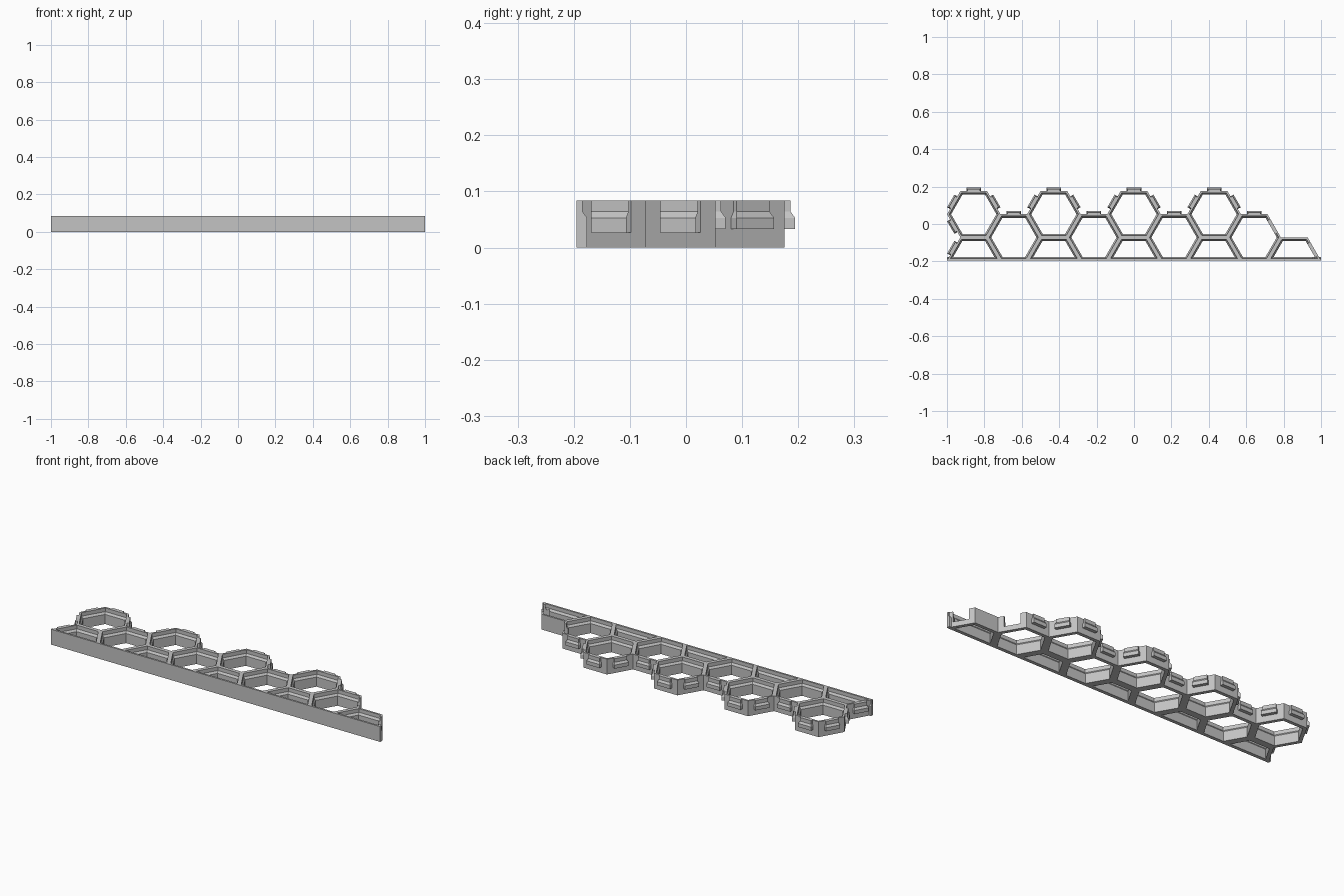
import bpy, bmesh, math
from mathutils import Vector, Matrix

cube = bpy.data.objects.get("Cube")
if cube:
    bpy.data.objects.remove(cube, do_unlink=True)

# Main sizes
PITCH = 0.2473                    # flat-to-flat size of a cell
R = PITCH / math.sqrt(3)          # corner radius
DX = 1.5 * R                      # column spacing
H = 0.084                         # height
THICK, THIN = 0.0189, 0.0105      # wall thickness below and above the ledge
Z_LOW, Z_HIGH = 0.053, 0.064      # sloped ledge between them
FRONT = -0.195

grey = bpy.data.materials.new("plain_grey")
grey.use_nodes = True
colour = (0.55, 0.55, 0.55, 1)
grey.diffuse_color = colour
grey.node_tree.nodes["Principled BSDF"].inputs["Base Color"].default_value = colour


def add_object(name, bm):
    bmesh.ops.recalc_face_normals(bm, faces=bm.faces)
    mesh = bpy.data.meshes.new(name)
    bm.to_mesh(mesh)
    bm.free()
    mesh.materials.append(grey)
    obj = bpy.data.objects.new(name, mesh)
    bpy.context.collection.objects.link(obj)
    return obj


def inset(points, d):
    """Move every edge of a counter-clockwise convex outline inwards by d."""
    result = []
    for i, p in enumerate(points):
        a = (p - points[i - 1]).normalized()
        b = (points[(i + 1) % len(points)] - p).normalized()
        na, nb = Vector((-a.y, a.x)), Vector((-b.y, b.x))
        result.append(p + (na + nb) * d / (1 + na.dot(nb)))
    return result


def outline(centre, half):
    corners = [Vector((math.cos(k * math.pi / 3), math.sin(k * math.pi / 3))) * R + centre
               for k in range(4 if half else 6)]
    return corners


# Cell layout: back row, middle row, and half cells along the front
back = [Vector((k * 2 * DX, FRONT + PITCH)) for k in (-2, -1, 0, 1)]
middle = [Vector((k * DX, FRONT + PITCH / 2)) for k in (-3, -1, 1, 3)]
front = [Vector((k * 2 * DX, FRONT)) for k in (-2, -1, 0, 1, 2)]
cells = [(c, False) for c in back + middle] + [(c, True) for c in front]


def shared(mid, owner):
    """Is the wall with this midpoint also a wall of another cell?"""
    for c, half in cells:
        if c is owner:
            continue
        pts = outline(c, half)
        if any(((p + pts[i - 1]) / 2 - mid).length < 0.01 for i, p in enumerate(pts)):
            return True
    return False


# Honeycomb body: stepped walls around every cell
bm = bmesh.new()
for c, half in cells:
    outer = outline(c, half)
    rings = [(outer, 0), (outer, H), (inset(outer, THIN), H), (inset(outer, THIN), Z_HIGH),
             (inset(outer, THICK), Z_LOW), (inset(outer, THICK), 0)]
    loops = [[bm.verts.new((p.x, p.y, z)) for p in pts] for pts, z in rings]
    n = len(outer)
    for j, lower in enumerate(loops):
        upper = loops[(j + 1) % len(loops)]
        for i in range(n):
            k = (i + 1) % n
            if j == 0 and shared((outer[i] + outer[k]) / 2, c):
                continue
            bm.faces.new((lower[i], lower[k], upper[k], upper[i]))
bmesh.ops.remove_doubles(bm, verts=bm.verts, dist=0.0005)
body = add_object("honeycomb_body", bm)


def wall_frame(centre, degrees):
    """Local x runs along the wall, local y points outwards."""
    a = math.radians(degrees)
    pos = centre + Vector((math.cos(a), math.sin(a))) * PITCH / 2
    return Matrix.Translation((pos.x, pos.y, 0)) @ Matrix.Rotation(a - math.pi / 2, 4, 'Z')


# Open slots in the right-hand end walls
for centre in (front[-1], middle[-1]):
    bm = bmesh.new()
    bmesh.ops.create_cube(bm, size=1)
    bmesh.ops.scale(bm, vec=(0.082, 0.04, 0.1), verts=bm.verts)
    bmesh.ops.translate(bm, vec=(0, -0.01, 0.077), verts=bm.verts)
    bmesh.ops.transform(bm, matrix=wall_frame(centre, 30), verts=bm.verts)
    cutter = add_object("slot_cutter", bm)
    cutter.hide_render = True
    mod = body.modifiers.new("slot", 'BOOLEAN')
    mod.operation = 'DIFFERENCE'
    mod.solver = 'EXACT'
    mod.object = cutter
    bpy.context.view_layer.objects.active = body
    bpy.ops.object.modifier_apply(modifier=mod.name)
    bpy.data.objects.remove(cutter, do_unlink=True)


def tab(centre, degrees):
    """Snap tab: thin at the top, thicker and wider below."""
    bm = bmesh.new()
    levels = [(0.033, 0.039, 0.0185), (Z_LOW, 0.039, 0.0185),
              (Z_HIGH, 0.034, THIN), (H, 0.034, THIN)]
    loops = [[bm.verts.new((x, y, z)) for x, y in ((-w, 0), (w, 0), (w, t), (-w, t))]
             for z, w, t in levels]
    for lower, upper in zip(loops, loops[1:]):
        for i in range(4):
            k = (i + 1) % 4
            bm.faces.new((lower[i], lower[k], upper[k], upper[i]))
    bm.faces.new(loops[0])
    bm.faces.new(loops[-1])
    bmesh.ops.transform(bm, matrix=wall_frame(centre, degrees), verts=bm.verts)
    add_object("snap_tab", bm)


# Snap tabs on the back and left edges
for c in back:
    for degrees in (30, 90, 150):
        tab(c, degrees)
for c in middle:
    tab(c, 90)
tab(back[0], 210)
tab(front[0], 150)

# Square ends of the front rail
for side in (-1, 1):
    bm = bmesh.new()
    profile = [(0, 0), (THICK, 0), (THICK, Z_LOW), (THIN, Z_HIGH), (THIN, H), (0, H)]
    ends = [[bm.verts.new((side * x, FRONT + y, z)) for y, z in profile] for x in (0.97, 1)]
    for i in range(len(profile)):
        k = (i + 1) % len(profile)
        bm.faces.new((ends[0][i], ends[0][k], ends[1][k], ends[1][i]))
    for end in ends:
        bm.faces.new(end)
    add_object("rail_end", bm)
